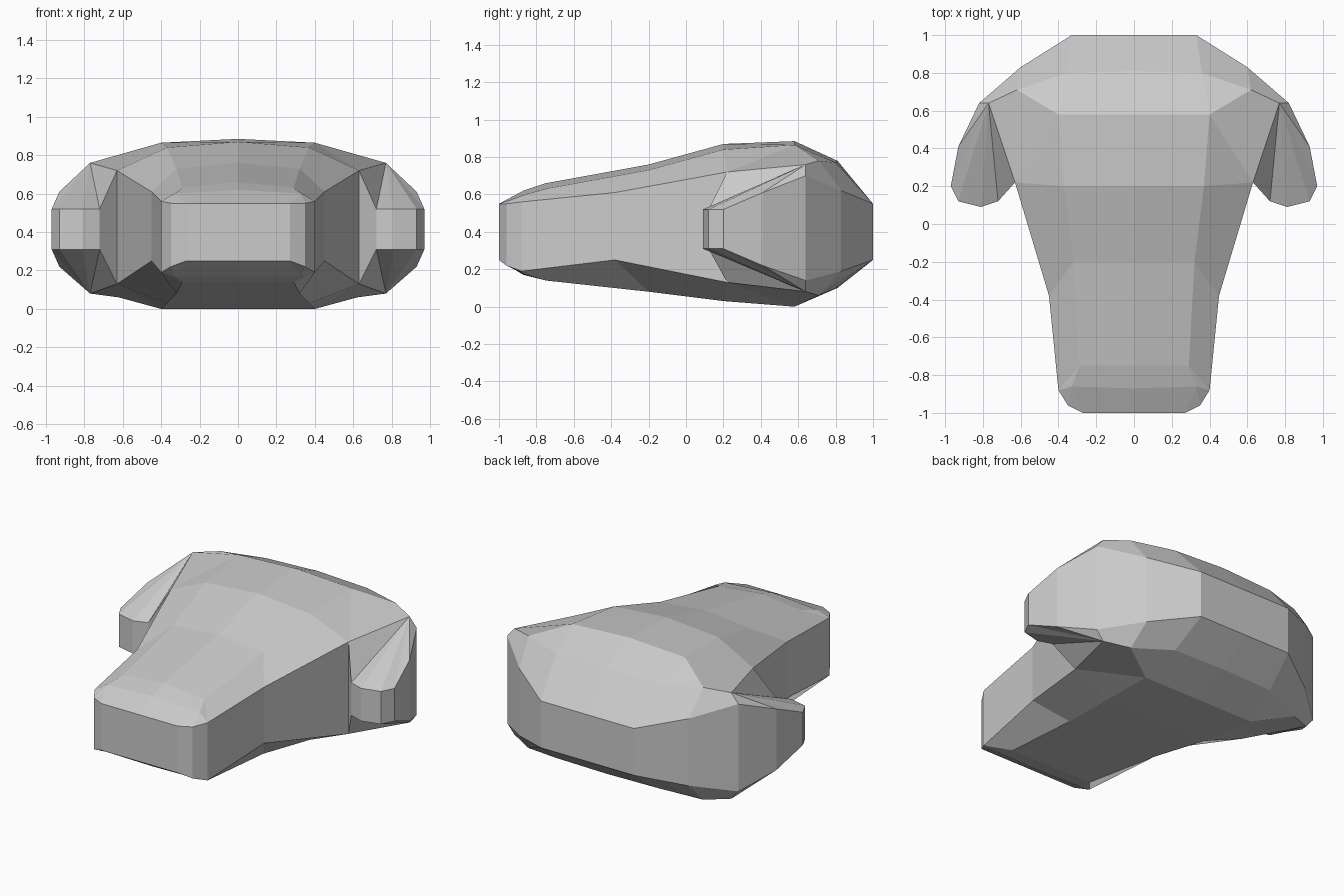
import bpy
import bmesh

default_cube = bpy.data.objects.get("Cube")
if default_cube:
    bpy.data.objects.remove(default_cube)

# One plain grey for the whole body
grey = bpy.data.materials.new("plain_grey")
grey.use_nodes = True
colour = (0.6, 0.6, 0.6, 1)
grey.diffuse_color = colour
grey.node_tree.nodes["Principled BSDF"].inputs["Base Color"].default_value = colour

# Control points of one half: x, y, upper z, lower z
points = {
    # rim, running from the nose centre to the back centre
    "nose_mid": (0, -1, .55, .25),
    "nose_edge": (.27, -1, .55, .25),
    "nose_turn": (.35, -.96, .55, .22),
    "nose_side": (.4, -.88, .56, .19),
    "waist": (.45, -.38, .61, .25),
    "armpit": (.63, .22, .72, .13),
    "tip_inner": (.72, .12, .52, .31),
    "tip_front": (.81, .09, .52, .31),
    "tip_outer": (.93, .12, .52, .31),
    "arm_side": (.97, .2, .52, .31),
    "elbow": (.93, .41, .61, .22),
    "shoulder": (.82, .64, .7, .14),
    "back_turn": (.6, .83, .62, .19),
    "back_edge": (.33, 1, .55, .25),
    "back_mid": (0, 1, .55, .25),
    # centre line and the crease beside it
    "brow_mid": (0, -.87, .62, .17),
    "brow": (.33, -.86, .6, .17),
    "bridge_mid": (0, -.75, .66, .14),
    "bridge": (.29, -.75, .63, .14),
    "neck_mid": (0, -.2, .76, .08),
    "neck": (.32, -.2, .73, .08),
    "chest_mid": (0, .2, .87, .03),
    "chest": (.37, .2, .84, .03),
    "crown_mid": (0, .58, .885, 0),
    "crown": (.4, .58, .865, 0),
    "slope_mid": (0, .81, .78, .1),
    "slope": (.36, .8, .77, .1),
    # top of the arm
    "arm_root": (.62, .71, .78, .06),
    "arm_ridge": (.77, .64, .76, .08),
}
rim = list(points)[:list(points).index("back_mid") + 1]

# Patches that cover the upper side and, reversed, the lower side
patches = [
    ("nose_mid", "nose_edge", "brow", "brow_mid"),
    ("nose_edge", "nose_turn", "brow"),
    ("nose_turn", "nose_side", "brow"),
    ("brow_mid", "brow", "bridge", "bridge_mid"),
    ("brow", "nose_side", "bridge"),
    ("bridge_mid", "bridge", "neck", "neck_mid"),
    ("bridge", "nose_side", "waist", "neck"),
    ("neck_mid", "neck", "chest", "chest_mid"),
    ("neck", "waist", "armpit", "chest"),
    ("chest_mid", "chest", "crown", "crown_mid"),
    ("chest", "armpit", "crown"),
    ("crown", "armpit", "arm_ridge", "arm_root"),
    ("crown_mid", "crown", "slope", "slope_mid"),
    ("crown", "arm_root", "slope"),
    ("slope_mid", "slope", "back_edge", "back_mid"),
    ("slope", "arm_root", "back_turn", "back_edge"),
    ("arm_root", "arm_ridge", "shoulder", "back_turn"),
]

# The arm ridge fans out to the rim around the arm tip
start, end = rim.index("armpit"), rim.index("shoulder")
for a, b in zip(rim[start:end], rim[start + 1:end + 1]):
    patches.append((a, b, "arm_ridge"))

bm = bmesh.new()
upper = {name: bm.verts.new((x, y, top)) for name, (x, y, top, low) in points.items()}
lower = {name: bm.verts.new((x, y, low)) for name, (x, y, top, low) in points.items()}
for patch in patches:
    bm.faces.new([upper[name] for name in patch])
    bm.faces.new([lower[name] for name in reversed(patch)])

# Upright wall between the two rims
for a, b in zip(rim, rim[1:]):
    bm.faces.new((lower[a], lower[b], upper[b], upper[a]))

mesh = bpy.data.meshes.new("body")
bm.to_mesh(mesh)
bm.free()
mesh.materials.append(grey)
body = bpy.data.objects.new("body", mesh)
bpy.context.collection.objects.link(body)

# Mirror the half across the centre line
mirror = body.modifiers.new("mirror", "MIRROR")
mirror.merge_threshold = 0.001
